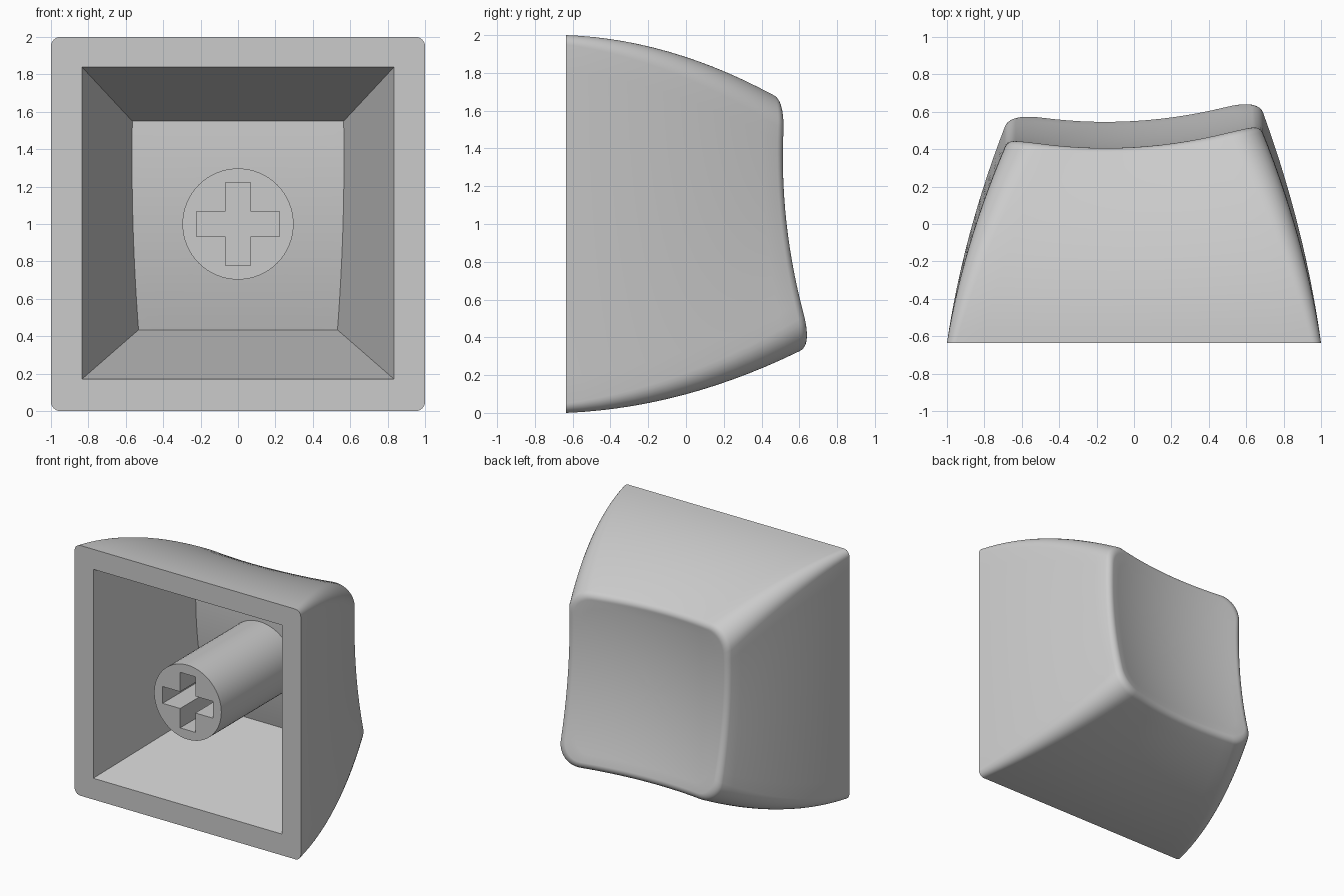
import bpy, bmesh, math
from mathutils import Vector

cube = bpy.data.objects.get("Cube")
if cube:
    bpy.data.objects.remove(cube)

grey = bpy.data.materials.new("light_grey_plastic")
grey.use_nodes = True
colour = (0.6, 0.6, 0.6, 1)
grey.diffuse_color = colour
grey.node_tree.nodes["Principled BSDF"].inputs["Base Color"].default_value = colour

BASE = -0.635      # plane of the open mouth
FILLET = 0.05      # rounding of the dish rim
START, END = math.radians(25), math.radians(105)   # sweep of that rounding


def finish(bm, name):
    bmesh.ops.remove_doubles(bm, verts=bm.verts, dist=1e-5)
    bmesh.ops.recalc_face_normals(bm, faces=bm.faces)
    mesh = bpy.data.meshes.new(name)
    bm.to_mesh(mesh)
    bm.free()
    mesh.materials.append(grey)
    obj = bpy.data.objects.new(name, mesh)
    bpy.context.collection.objects.link(obj)
    bpy.ops.object.select_all(action='DESELECT')
    obj.select_set(True)
    bpy.context.view_layer.objects.active = obj
    bpy.ops.object.shade_smooth_by_angle(angle=math.radians(30))


def perimeter(side=14, arc=8):
    """Rounded square as (corner centre, normal) pairs, with divided sides."""
    corners = [(1, 1), (-1, 1), (-1, -1), (1, -1)]
    spec = []
    for i, c in enumerate(corners):
        n = corners[(i + 1) % 4]
        for k in range(arc + 1):
            a = math.pi / 2 * (i + k / arc)
            spec.append((c[0], c[1], math.cos(a), math.sin(a)))
        for k in range(1, side):
            t = k / side
            spec.append((c[0] + (n[0] - c[0]) * t, c[1] + (n[1] - c[1]) * t,
                         math.cos(a), math.sin(a)))
    return spec


def dish(x, z):
    return 0.392 + 0.163 * (z - 1.35) ** 2 + 0.195 * (x + 0.15) ** 2


def ceiling(x, z):
    return 0.275 + 0.14 * (z - 1.35) ** 2


def outer_point(s, t, y, inset=0):
    """Point of the bulging outer wall, t running from mouth to rim."""
    hx = 1 - 0.172 * t - 0.138 * t * t - inset
    top = 2 - 0.04 * t - 0.275 * t * t - inset
    low = 0.05 * t + 0.275 * t * t + inset
    r = 0.05 + 0.12 * t - inset / 2
    return Vector((s[0] * (hx - r) + s[2] * r, y,
                   (top + low) / 2 + s[1] * ((top - low) / 2 - r) + s[3] * r))


def inner_point(s, y):
    """Point of the straight tapering cavity wall."""
    u = y - BASE
    return Vector((s[0] * (0.835 - 0.295 * u), y,
                   1.005 - 0.03 * u + s[1] * (0.835 - 0.287 * u)))


def toward_centre(p, f, surface):
    x, z = p.x * f, 1 + (p.z - 1) * f
    return Vector((x, surface(x, z), z))


# Cap: one closed skin from ceiling centre, over the mouth, to dish centre
steps = [i / 10 for i in range(1, 10)]
columns = []
for s in perimeter():
    # Cavity ceiling and wall
    y = 0.3
    for _ in range(15):
        edge = inner_point(s, y)
        y = ceiling(edge.x, edge.z)
    col = [toward_centre(edge, f, ceiling) for f in steps]
    col += [edge, inner_point(s, BASE)]
    # Outer wall up to the rim
    lip = outer_point(s, 1, 0, FILLET * (math.cos(START) - math.cos(END)))
    rim_y = dish(lip.x, lip.z)
    wall_y = rim_y - FILLET * (math.sin(END) - math.sin(START))
    for k in range(15):
        t = k / 14
        col.append(outer_point(s, t, BASE + (wall_y - BASE) * t))
    # Rounded rim, then the dish
    for k in range(1, 8):
        a = START + (END - START) * k / 7
        col.append(outer_point(s, 1, rim_y + FILLET * (math.sin(a) - math.sin(END)),
                               FILLET * (math.cos(START) - math.cos(a))))
    col += [toward_centre(lip, f, dish) for f in reversed(steps)]
    columns.append(col)

bm = bmesh.new()
grid = [[bm.verts.new(p) for p in col] for col in columns]
inner_mid = bm.verts.new((0, ceiling(0, 1), 1))
outer_mid = bm.verts.new((0, dish(0, 1), 1))
for i, a in enumerate(grid):
    b = grid[(i + 1) % len(grid)]
    for k in range(len(a) - 1):
        bm.faces.new((a[k], a[k + 1], b[k + 1], b[k]))
    bm.faces.new((inner_mid, a[0], b[0]))
    bm.faces.new((outer_mid, b[-1], a[-1]))
finish(bm, "cap_shell")

# Stem: round post with a cross-shaped socket in its end
bm = bmesh.new()


def loop(points, y):
    return [bm.verts.new((x, y, z + 1)) for x, z in points]


def wall(a, b):
    for i in range(len(a)):
        j = (i + 1) % len(a)
        bm.faces.new((a[i], a[j], b[j], b[i]))


circle = [(0.297 * math.cos(a), 0.297 * math.sin(a))
          for a in (math.tau * i / 64 for i in range(64))]
w, l = 0.067, 0.222
cross = []
quarter = [(l, -w), (l, w), (w, w)]
for i in range(4):
    for x, z in quarter:
        for _ in range(i):
            x, z = -z, x
        cross.append((x, z))

post_front, post_back = loop(circle, BASE), loop(circle, 0.34)
slot_front, slot_floor = loop(cross, BASE), loop(cross, BASE + 0.6)
wall(post_front, post_back)
wall(slot_front, slot_floor)
bm.faces.new(post_back)
bm.faces.new(slot_floor)
edges = [bm.edges.get((ring[i - 1], ring[i]))
         for ring in (post_front, slot_front) for i in range(len(ring))]
bmesh.ops.triangle_fill(bm, use_beauty=True, edges=edges)
finish(bm, "stem")
